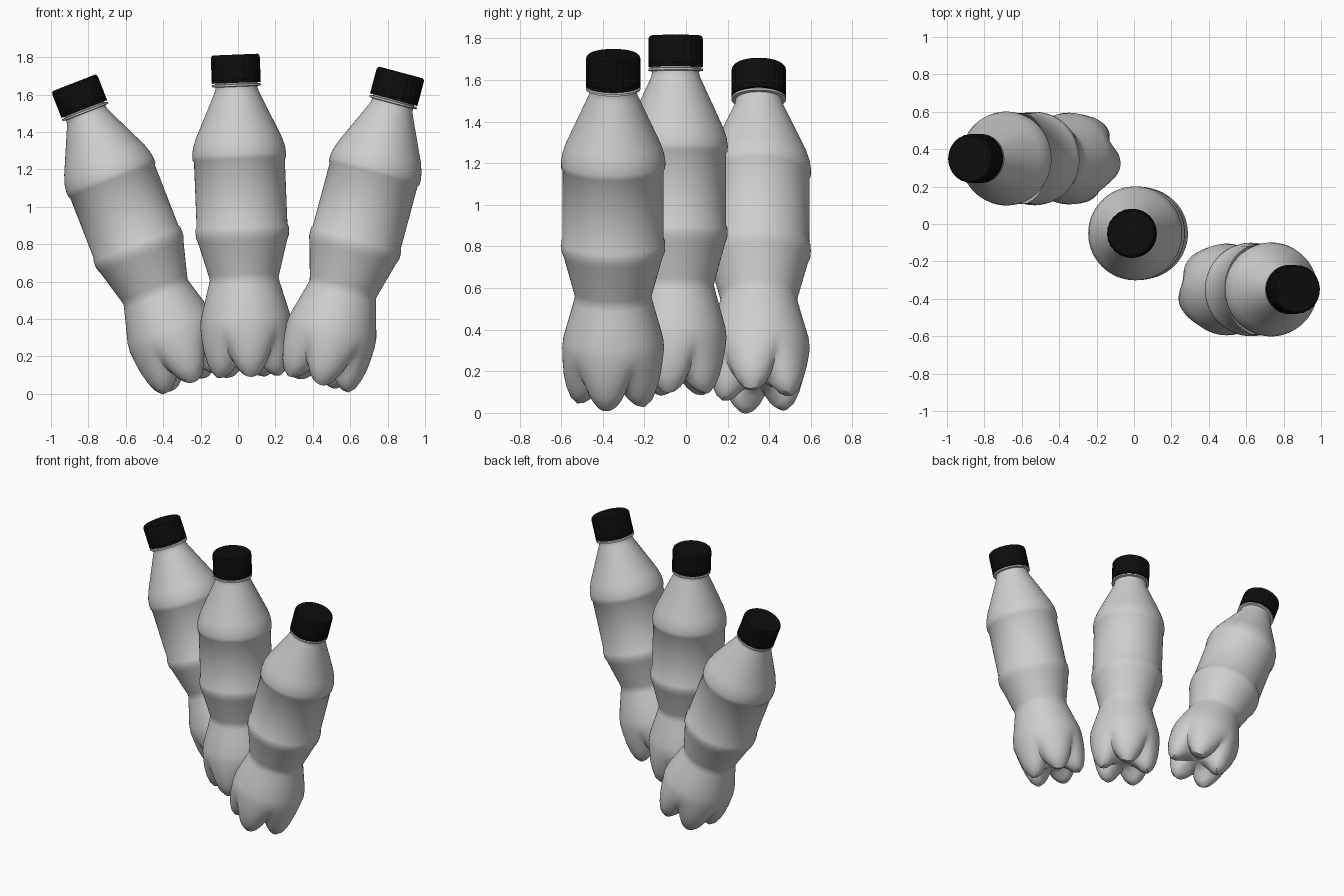
import bpy, bmesh, math
from mathutils import Matrix

if "Cube" in bpy.data.objects:
    bpy.data.objects.remove(bpy.data.objects["Cube"])

SEG = 80


def material(name, c):
    m = bpy.data.materials.new(name)
    m.diffuse_color = (c, c, c, 1)
    m.use_nodes = True
    m.node_tree.nodes["Principled BSDF"].inputs["Base Color"].default_value = m.diffuse_color
    return m


grey = material("light_grey_plastic", 0.62)
black = material("black_plastic", 0.004)


def skin(name, ring_fn, count, seg, mat, matrix, angle):
    """Surface from rings ring_fn(i, theta) -> (radius, height), closed at both ends."""
    bm = bmesh.new()
    rings = []
    for i in range(count):
        ring = []
        for k in range(seg):
            t = 2 * math.pi * k / seg
            r, z = ring_fn(i, t)
            ring.append(bm.verts.new((r * math.cos(t), r * math.sin(t), z)))
        rings.append(ring)
    for a, b in zip(rings, rings[1:]):
        for k in range(seg):
            n = (k + 1) % seg
            bm.faces.new((a[k], a[n], b[n], b[k]))
    bm.faces.new(rings[0][::-1])
    bm.faces.new(rings[-1])
    bmesh.ops.recalc_face_normals(bm, faces=bm.faces)
    me = bpy.data.meshes.new(name)
    bm.to_mesh(me)
    bm.free()
    me.materials.append(mat)
    ob = bpy.data.objects.new(name, me)
    bpy.context.collection.objects.link(ob)
    ob.matrix_world = matrix
    bpy.ops.object.select_all(action='DESELECT')
    ob.select_set(True)
    bpy.context.view_layer.objects.active = ob
    bpy.ops.object.shade_smooth_by_angle(angle=math.radians(angle))
    return ob


# Base with five feet: profile through a foot and through a groove
FOOT = [(.012, .08), (.05, .075), (.085, .055), (.12, .015), (.145, .002), (.175, 0),
        (.205, .03), (.225, .08), (.238, .14), (.243, .2), (.245, .27)]
GROOVE = [(.012, .08), (.05, .08), (.08, .082), (.105, .088), (.125, .095), (.15, .105),
          (.17, .12), (.19, .145), (.212, .18), (.232, .22), (.245, .27)]
# Body from the lower bulge to the neck
BODY = [(.24, .32), (.212, .42), (.19, .5), (.184, .525), (.19, .55), (.238, .725),
        (.248, .75), (.25, .775), (.249, .8), (.243, .812), (.243, 1.158), (.25, 1.168),
        (.251, 1.195), (.245, 1.235), (.228, 1.285), (.118, 1.525), (.113, 1.545),
        (.113, 1.553), (.131, 1.556), (.131, 1.566), (.113, 1.569), (.113, 1.6)]


def bottle_ring(i, t):
    if i >= len(FOOT):
        return BODY[i - len(FOOT)]
    w = abs(math.cos(2.5 * (t + math.radians(12)))) ** 0.75
    (fr, fz), (gr, gz) = FOOT[i], GROOVE[i]
    return gr + (fr - gr) * w, gz + (fz - gz) * w


# Screw cap with fine grip ridges
CAP = [(.115, 1.574), (.131, 1.574), (.131, 1.59), (.131, 1.592), (.131, 1.708),
       (.128, 1.718), (.121, 1.725), (.06, 1.725)]
CAP_SEG = 96


def cap_ring(i, t):
    r, z = CAP[i]
    k = round(t / (2 * math.pi) * CAP_SEG)
    if i in (3, 4) and k % 4 >= 2:
        r -= .004
    return r, z


# Three bottles fanned out: base position and lean in degrees
for side, pos, lean in (("left", (-.25, .35, .056), -21.3),
                        ("middle", (.054, -.05, .09), -2.3),
                        ("right", (.425, -.35, .052), 15)):
    m = Matrix.Translation(pos) @ Matrix.Rotation(math.radians(lean), 4, 'Y')
    skin("bottle_" + side, bottle_ring, len(FOOT) + len(BODY), SEG, grey, m, 38)
    skin("cap_" + side, cap_ring, len(CAP), CAP_SEG, black, m, 30)
